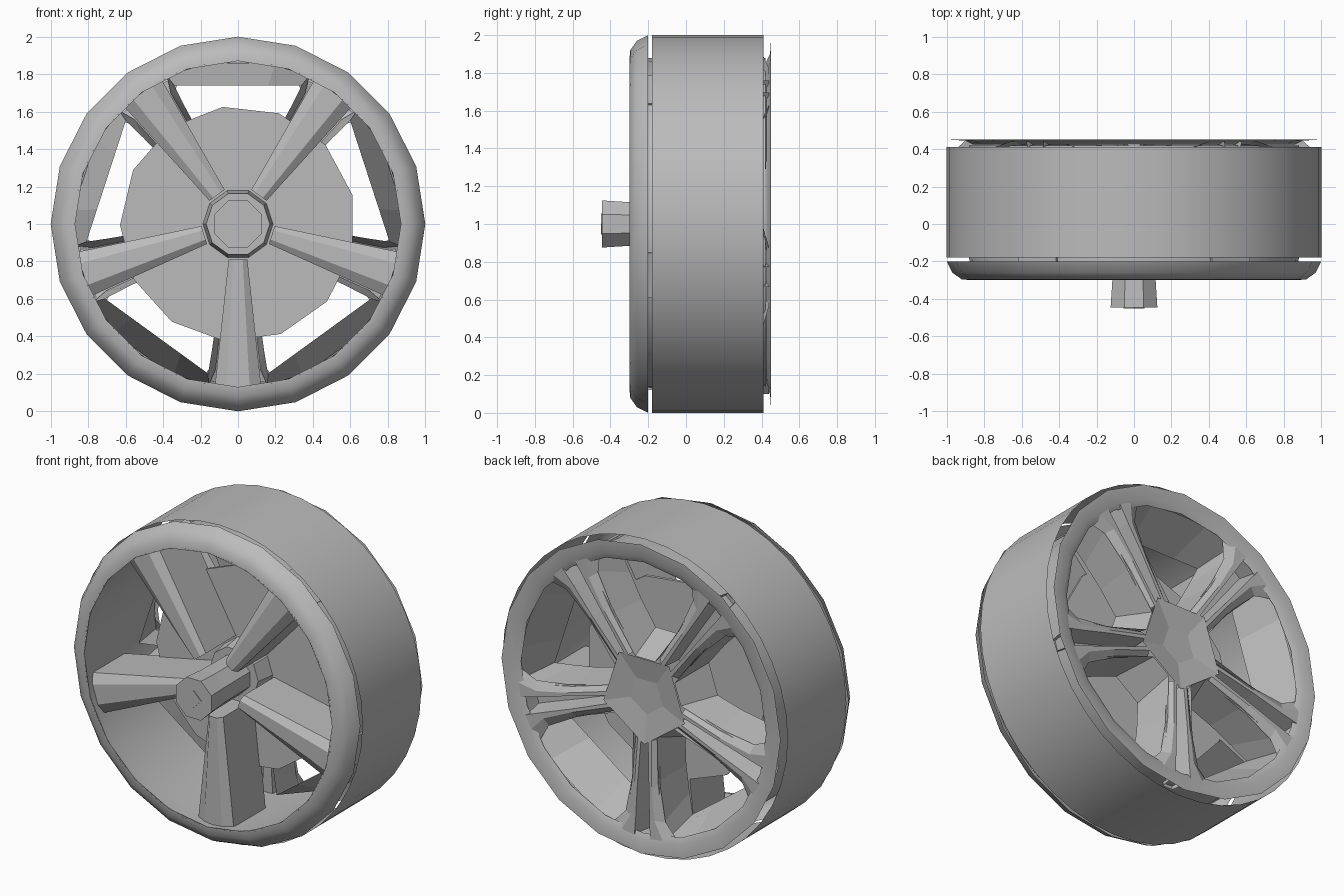
import bpy, bmesh, math
from mathutils import Vector

if "Cube" in bpy.data.objects:
    bpy.data.objects.remove(bpy.data.objects["Cube"])

grey = bpy.data.materials.new("plain grey")
grey.use_nodes = True
grey.diffuse_color = (0.5, 0.5, 0.5, 1)
grey.node_tree.nodes["Principled BSDF"].inputs["Base Color"].default_value = (0.5, 0.5, 0.5, 1)

CENTRE = 1.0
STEP = math.tau / 5
SPOKES = [-math.pi / 2 + k * STEP for k in range(5)]
WINDOWS = [a + STEP / 2 for a in SPOKES]


def place(angle, r, t, y):
    """Point at distance r along a spoke direction and t across it."""
    c, s = math.cos(angle), math.sin(angle)
    return Vector((r * c - t * s, y, CENTRE + r * s + t * c))


def finish(name, bm, smooth=False):
    bmesh.ops.recalc_face_normals(bm, faces=bm.faces)
    mesh = bpy.data.meshes.new(name)
    bm.to_mesh(mesh)
    bm.free()
    mesh.materials.append(grey)
    obj = bpy.data.objects.new(name, mesh)
    bpy.context.collection.objects.link(obj)
    if smooth:
        bpy.ops.object.select_all(action="DESELECT")
        obj.select_set(True)
        bpy.context.view_layer.objects.active = obj
        bpy.ops.object.shade_smooth_by_angle(angle=math.radians(30))
    return obj


def loft(bm, loops, closed=True, caps=""):
    """Skin a row of equal point loops, with optional end caps."""
    rows = [[bm.verts.new(p) for p in loop] for loop in loops]
    n = len(rows[0])
    for a, b in zip(rows, rows[1:]):
        for i in range(n if closed else n - 1):
            j = (i + 1) % n
            bm.faces.new((a[i], a[j], b[j], b[i]))
    if "start" in caps:
        bm.faces.new(rows[0])
    if "end" in caps:
        bm.faces.new(rows[-1])


def turned(name, profile, sides, caps="", smooth=True, turn=0.0):
    """Revolve (radius, y) points about the wheel axis."""
    bm = bmesh.new()
    loft(bm, [[place(math.tau * i / sides + turn, r, 0, y) for i in range(sides)]
              for r, y in profile], caps=caps)
    return finish(name, bm, smooth)


# Barrel and the rims at both ends
turned("barrel", [(1.0, -0.18), (1.0, 0.41)], 40)
turned("inner_wall", [(0.87, -0.3), (0.88, -0.18), (0.88, 0.42)], 32)
turned("front_lip", [(0.87, -0.3), (0.92, -0.295), (0.97, -0.26), (1.0, -0.2)], 20)
turned("rear_ring", [(0.86, 0.425), (0.9, 0.445), (0.98, 0.45)], 20)

# Axle with a square socket, collar and brake disc
turned("axle", [(0.12, 0.08), (0.125, -0.3), (0.135, -0.445), (0.11, -0.445)], 8,
       "start end", False, math.pi / 8)
turned("axle_socket", [(0.055, -0.44), (0.055, -0.45)], 4, "start end", False)
turned("hub_collar", [(0.19, 0.1), (0.17, -0.04)], 10, "start end", False)
turned("brake_disc", [(0.63, 0.1), (0.63, 0.08)], 13, "start end", False, 1.7)

# Deep ribs behind the spokes
bm = bmesh.new()
for a in SPOKES:
    loops = []
    for r, w in ((0.19, 0.05), (0.88, 0.125)):
        loops.append([place(a, r, t, y) for t, y in
                      ((-w, 0.1), (-w, -0.22), (-w * 0.5, -0.25),
                       (w * 0.5, -0.25), (w, -0.22), (w, 0.1))])
    loft(bm, loops, caps="start end")
finish("spoke_ribs", bm)

# Rear spokes: twin ridges with a groove between, flaring into the ring
bm = bmesh.new()
for a in SPOKES:
    loops = []
    for r, w, groove, y in ((0.26, 0.08, 0.015, 0.415), (0.55, 0.1, 0.025, 0.43),
                            (0.76, 0.14, 0.03, 0.435), (0.9, 0.27, 0.035, 0.44)):
        section = ((w, -0.03), (w * 0.6, 0), (groove * 1.6, 0), (groove, -0.14))
        both = list(section) + [(-t, d) for t, d in reversed(section)]
        loops.append([place(a, r, t, y + d) for t, d in both])
    loft(bm, loops, closed=False)
finish("rear_spokes", bm)

# Dished five-sided hub plate
bm = bmesh.new()
loft(bm, [[place(a, r, 0, y) for a in SPOKES]
          for r, y in ((0.12, 0.395), (0.3, 0.42))], caps="start")
finish("hub_plate", bm)

# Tapered window tunnels between the spokes
bm = bmesh.new()
opening = ((0.24, 0.07), (0.47, 0.23), (0.7, 0.36), (0.79, 0.38), (0.86, 0.2))
throat = ((0.32, 0.1), (0.47, 0.2), (0.62, 0.28), (0.74, 0.34), (0.74, 0.16))
for a in WINDOWS:
    loops = []
    for half, y in ((opening, 0.41), (throat, 0.16)):
        both = list(half) + [(r, -t) for r, t in reversed(half)]
        loops.append([place(a, r, t, y) for r, t in both])
    loft(bm, loops)
finish("window_tunnels", bm)
